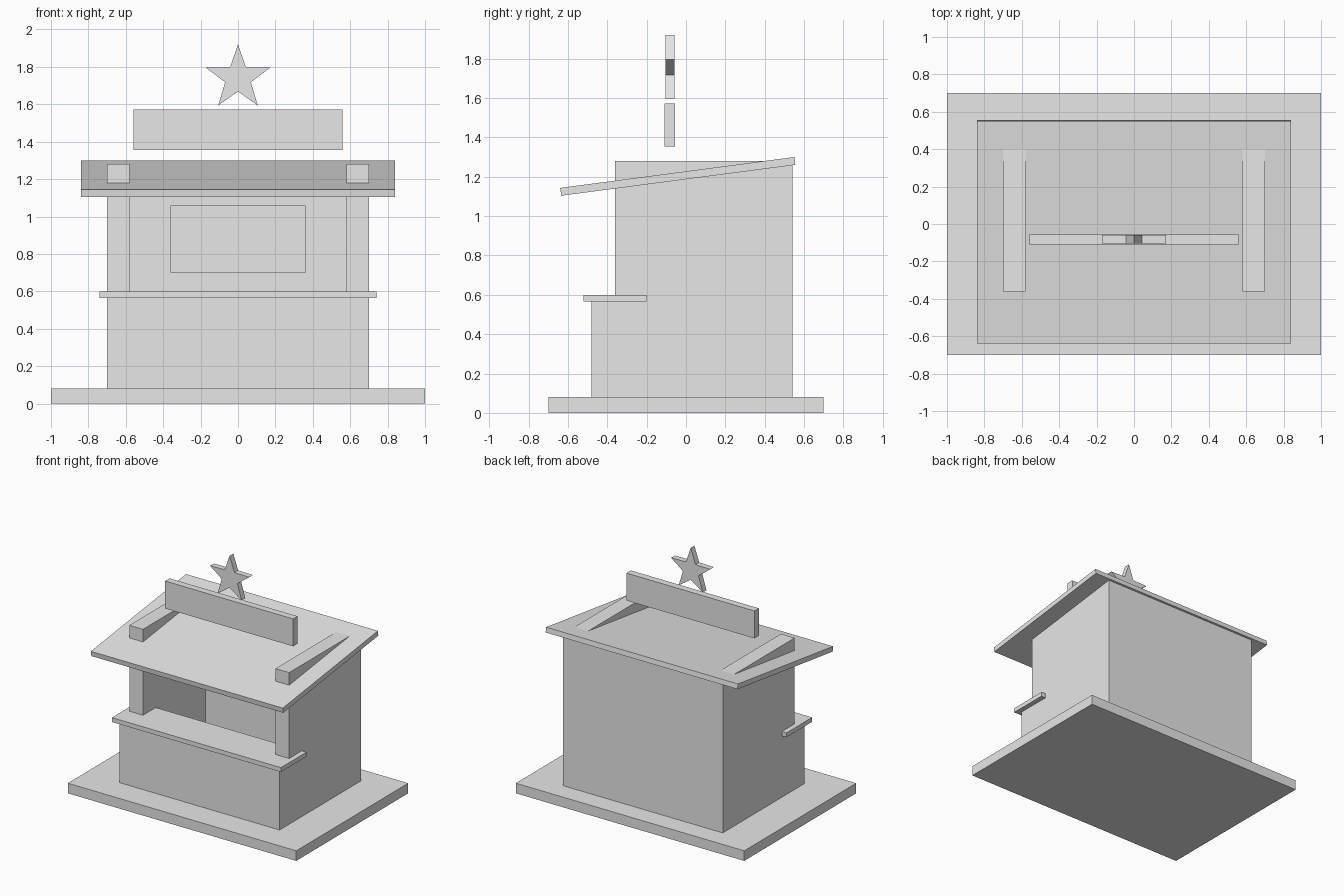
import bpy
import bmesh
from math import sin, cos, pi, radians

cube = bpy.data.objects.get("Cube")
if cube:
    bpy.data.objects.remove(cube, do_unlink=True)

# One plain grey for the whole stall
grey = bpy.data.materials.new("light_grey")
grey.use_nodes = True
colour = (0.8, 0.8, 0.8, 1)
grey.diffuse_color = colour
grey.node_tree.nodes["Principled BSDF"].inputs["Base Color"].default_value = colour


def prism(name, outline, depth):
    """Extrude a closed 3D outline along the depth vector."""
    bm = bmesh.new()
    face = bm.faces.new([bm.verts.new(p) for p in outline])
    moved = bmesh.ops.extrude_face_region(bm, geom=[face])["geom"]
    bmesh.ops.translate(bm, vec=depth, verts=[v for v in moved if isinstance(v, bmesh.types.BMVert)])
    bmesh.ops.recalc_face_normals(bm, faces=bm.faces)
    mesh = bpy.data.meshes.new(name)
    bm.to_mesh(mesh)
    bm.free()
    mesh.materials.append(grey)
    obj = bpy.data.objects.new(name, mesh)
    bpy.context.collection.objects.link(obj)
    return obj


def box(name, half_x, y0, y1, z0, z1):
    """Box centred on x = 0."""
    outline = [(-half_x, y0, z0), (half_x, y0, z0), (half_x, y1, z0), (-half_x, y1, z0)]
    return prism(name, outline, (0, 0, z1 - z0))


# Ground slab, front wall and serving counter
box("base_slab", 1.0, -0.70, 0.70, 0, 0.08)
box("front_wall", 0.70, -0.48, -0.36, 0.08, 0.565)
box("counter", 0.74, -0.52, -0.20, 0.565, 0.60)

# U-shaped side and back walls, whose sides poke through the roof
right_half = [(0.58, 0.42), (0.58, -0.36), (0.70, -0.36), (0.70, 0.54)]
plan = right_half + [(-x, y) for x, y in reversed(right_half)]
prism("side_and_back_walls", [(x, y, 0.08) for x, y in plan], (0, 0, 1.20))

# Board on the inside of the back wall
box("menu_board", 0.36, 0.39, 0.42, 0.70, 1.06)

# Sloping roof, lower at the front
roof = box("roof", 0.84, -0.60, 0.60, -0.02, 0.02)
roof.location = (0, -0.042, 1.202)
roof.rotation_euler.x = radians(7.5)

# Sign board and star above the roof
box("sign_board", 0.56, -0.11, -0.055, 1.355, 1.572)
star = []
for i in range(10):
    radius = 0.072 if i % 2 else 0.18
    angle = i * pi / 5
    star.append((radius * sin(angle), -0.105, 1.74 + radius * cos(angle)))
prism("star", star, (0, 0.046, 0))
